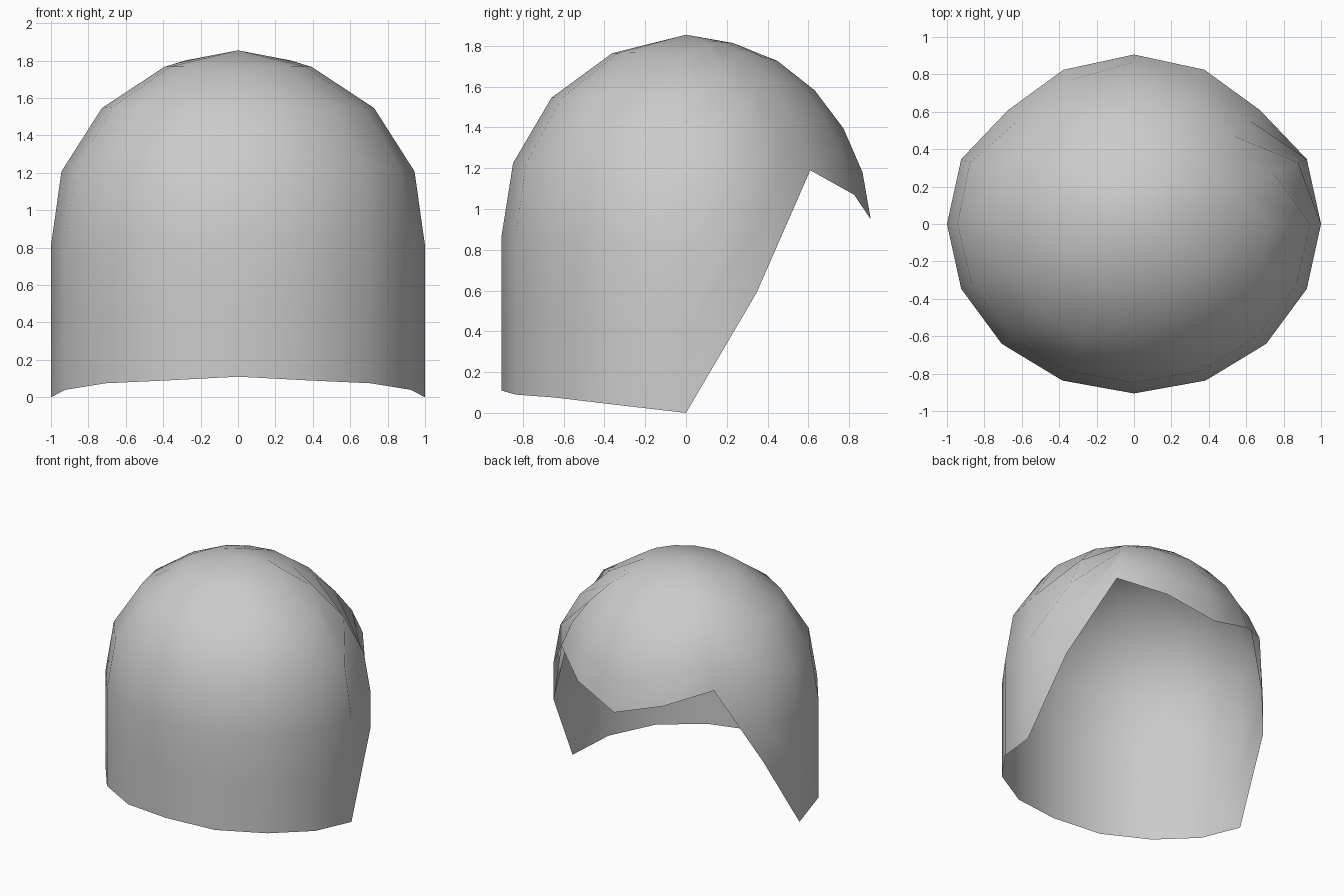
import bpy, bmesh, math

if "Cube" in bpy.data.objects:
    bpy.data.objects.remove(bpy.data.objects["Cube"])

RX, RY, SIDES, ROWS = 1.0, 0.906, 16, 6

# dome meridian: (radius factor, height)
PROFILE = [(1, 0), (1, .95), (.985, 1.07), (.96, 1.17), (.9, 1.31), (.865, 1.38),
           (.7, 1.58), (.49, 1.73), (.28, 1.81), (0, 1.855)]
# rim height per column, from front centre round to back centre
RIM = [.11, .09, .075, .04, 0, .59, 1.19, 1.07, .95]


def column(rim, radius):
    """Meridian points evenly spaced by length from the rim to the crown."""
    pts = []
    for (s0, z0), (s1, z1) in zip(PROFILE, PROFILE[1:]):
        if z1 <= rim:
            continue
        if not pts:
            t = (rim - z0) / (z1 - z0)
            pts.append((s0 + t * (s1 - s0), rim))
        pts.append((s1, z1))
    lens = [math.hypot((b[0] - a[0]) * radius, b[1] - a[1]) for a, b in zip(pts, pts[1:])]
    out = []
    for r in range(ROWS):
        d, i = sum(lens) * r / ROWS, 0
        while d > lens[i]:
            d -= lens[i]
            i += 1
        t = d / lens[i]
        out.append(tuple(p + t * (q - p) for p, q in zip(pts[i], pts[i + 1])))
    return out


# open hood shell
bm = bmesh.new()
cols = []
for k in range(SIDES):
    a = 2 * math.pi * k / SIDES - math.pi / 2
    x, y = RX * math.cos(a), RY * math.sin(a)
    cols.append([bm.verts.new((x * s, y * s, z))
                 for s, z in column(RIM[min(k, SIDES - k)], math.hypot(x, y))])
crown = bm.verts.new((0, 0, PROFILE[-1][1]))
for k in range(SIDES):
    a, b = cols[k], cols[(k + 1) % SIDES]
    for r in range(ROWS - 1):
        bm.faces.new((a[r], b[r], b[r + 1], a[r + 1]))
    bm.faces.new((a[-1], b[-1], crown))
for f in bm.faces:
    f.smooth = True
mesh = bpy.data.meshes.new("hood_shell")
bm.to_mesh(mesh)
bm.free()
hood = bpy.data.objects.new("hood_shell", mesh)
bpy.context.collection.objects.link(hood)
